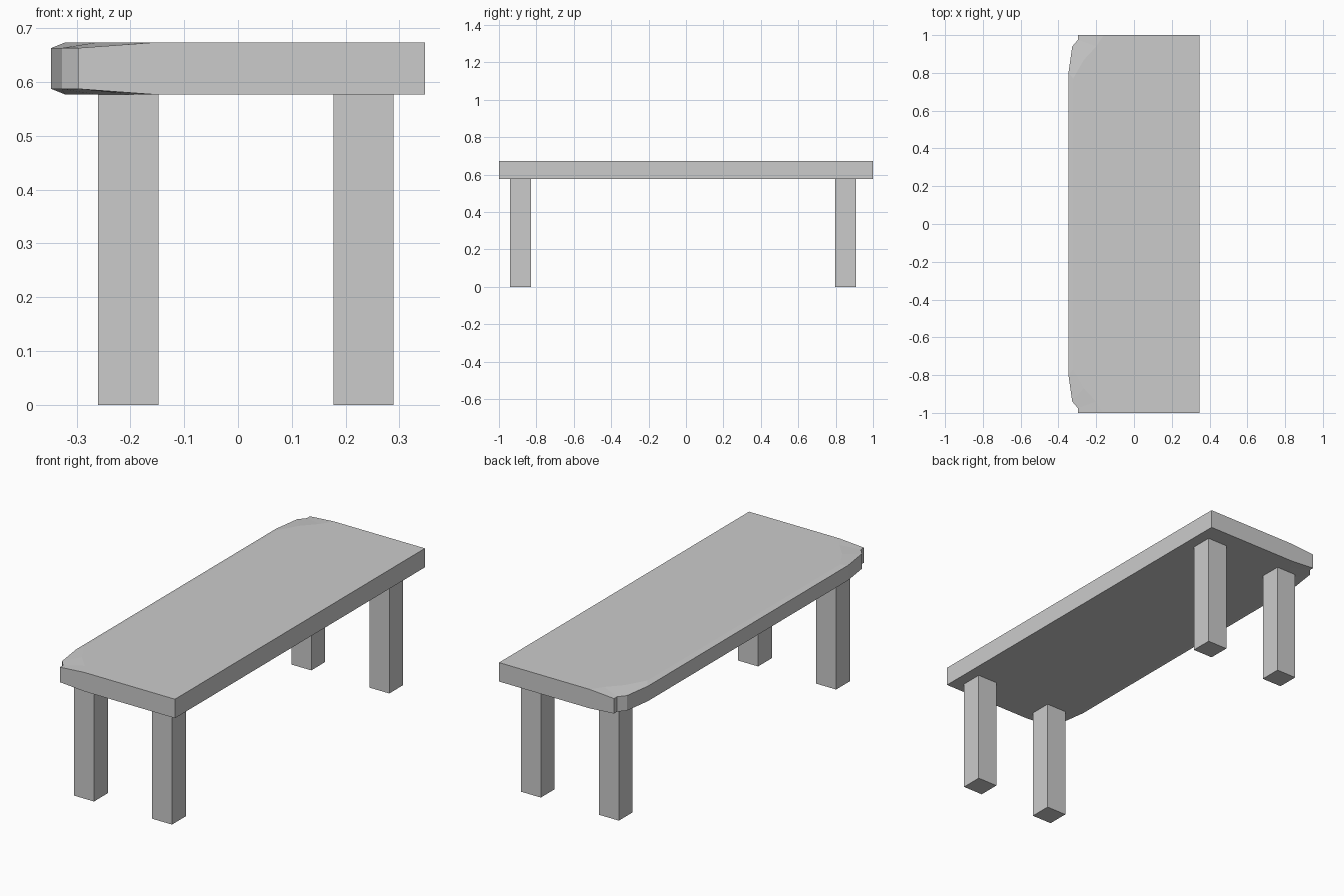
import bpy, bmesh

if "Cube" in bpy.data.objects:
    bpy.data.objects.remove(bpy.data.objects["Cube"])

TOP, BOTTOM = 0.673, 0.577
MID = (TOP + BOTTOM) / 2


def finish(bm, name):
    bmesh.ops.recalc_face_normals(bm, faces=bm.faces)
    mesh = bpy.data.meshes.new(name)
    bm.to_mesh(mesh)
    bm.free()
    obj = bpy.data.objects.new(name, mesh)
    bpy.context.collection.objects.link(obj)
    return obj


def mirrored(half):
    # complete an outline given for the +y half
    return half + [(x, -y) for x, y in reversed(half)]


# Tabletop: worn corners on the -x side, softened above and below
outer = mirrored([(0.347, 1), (-0.297, 1), (-0.297, 0.975), (-0.327, 0.94), (-0.347, 0.80)])
inner = mirrored([(0.347, 1), (-0.16, 1), (-0.20, 0.94), (-0.265, 0.87), (-0.322, 0.77)])
half_height = (TOP - BOTTOM) / 2
bm = bmesh.new()
rings = []
for outline, dz in ((inner, -half_height), (outer, -0.038), (outer, 0.038), (inner, half_height)):
    rings.append([bm.verts.new((x, y, MID + dz)) for x, y in outline])
for low, high in zip(rings, rings[1:]):
    for i in range(len(low)):
        j = (i + 1) % len(low)
        bm.faces.new((low[i], low[j], high[j], high[i]))
bm.faces.new(rings[0])
bm.faces.new(rings[-1])
bmesh.ops.dissolve_limit(bm, angle_limit=0.005, verts=bm.verts, edges=bm.edges)
finish(bm, "tabletop")

# Four square legs
for side, x in (("left", -0.204), ("right", 0.233)):
    for end, y in (("front", -0.885), ("back", 0.853)):
        bpy.ops.mesh.primitive_cube_add(size=1, location=(x, y, BOTTOM / 2))
        leg = bpy.context.object
        leg.name = f"{end}_{side}_leg"
        leg.scale = (0.112, 0.111, BOTTOM)
